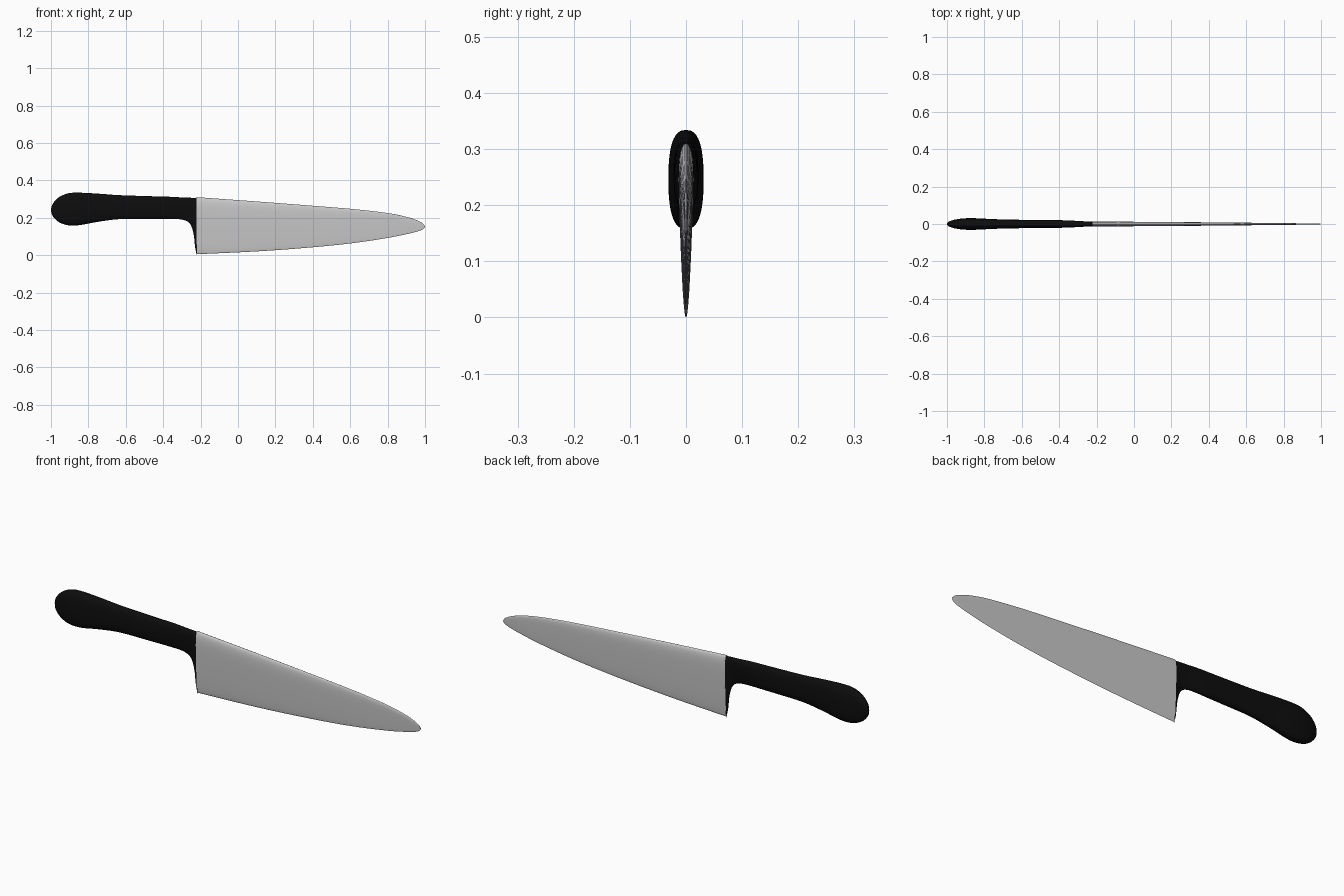
import bpy, bmesh, math
from mathutils import Vector

cube = bpy.data.objects.get("Cube")
if cube:
    bpy.data.objects.remove(cube)


def material(name, color, roughness):
    m = bpy.data.materials.new(name)
    m.use_nodes = True
    m.diffuse_color = color
    node = m.node_tree.nodes["Principled BSDF"]
    node.inputs["Base Color"].default_value = color
    node.inputs["Roughness"].default_value = roughness
    return m


def smooth_stations(points, steps):
    """Catmull-Rom curve through the stations."""
    p = [Vector(q) for q in points]
    p = [p[0]] + p + [p[-1]]
    out = []
    for a, b, c, d in zip(p, p[1:], p[2:], p[3:]):
        for i in range(steps):
            t = i / steps
            out.append(0.5 * (2 * b + (c - a) * t + (2 * a - 5 * b + 4 * c - d) * t * t
                              + (3 * b - a - 3 * c + d) * t ** 3))
    return out + [p[-1]]


def wedge(v):
    """Thin cutting edge below, rounded spine above."""
    return 1.18 * math.sqrt(v * max(0, 1 - v ** 10))


def oval(v):
    return max(0, 1 - abs(2 * v - 1) ** 2.6) ** (1 / 2.6)


def loft(name, stations, section, mat, steps=4, sides=40):
    """Stations are (x, low z, high z, half width)."""
    bm = bmesh.new()
    rings = []
    for x, low, high, width in smooth_stations(stations, steps):
        ring = []
        for i in range(sides):
            a = 2 * math.pi * i / sides
            v = (1 - math.cos(a)) / 2
            side = (i < sides / 2) * 2 - 1
            y = side * width * section(v, x)
            ring.append(bm.verts.new((x, y, low + (high - low) * v)))
        rings.append(ring)
    for r, s in zip(rings, rings[1:]):
        for i in range(sides):
            j = (i + 1) % sides
            bm.faces.new((r[i], r[j], s[j], s[i]))
    bm.faces.new(rings[0])
    bm.faces.new(rings[-1])
    bmesh.ops.recalc_face_normals(bm, faces=bm.faces)
    mesh = bpy.data.meshes.new(name)
    bm.to_mesh(mesh)
    bm.free()
    mesh.materials.append(mat)
    obj = bpy.data.objects.new(name, mesh)
    bpy.context.collection.objects.link(obj)
    bpy.ops.object.select_all(action='DESELECT')
    obj.select_set(True)
    bpy.context.view_layer.objects.active = obj
    bpy.ops.object.shade_smooth_by_angle(angle=math.radians(40))
    return obj


steel = material("brushed steel", (0.58, 0.58, 0.58, 1), 0.4)
black = material("black plastic", (0.004, 0.004, 0.004, 1), 0.5)

# Blade: tapers from heel to rounded tip
loft("blade", [
    (-0.222, 0.005, 0.310, 0.0130),
    (0.10, 0.020, 0.287, 0.0115),
    (0.40, 0.042, 0.264, 0.0090),
    (0.62, 0.065, 0.246, 0.0068),
    (0.80, 0.092, 0.225, 0.0048),
    (0.90, 0.112, 0.205, 0.0036),
    (0.96, 0.127, 0.185, 0.0028),
    (0.99, 0.139, 0.168, 0.0020),
    (1.00, 0.151, 0.153, 0.0010),
], lambda v, x: wedge(v), steel)


# Handle: oval grip that thins into the guard behind the heel
def grip_section(v, x):
    k = min(1, max(0, (x + 0.42) / 0.17))
    return (1 - k) * oval(v) + k * wedge(v)


loft("handle", [
    (-1.00, 0.236, 0.246, 0.003),
    (-0.99, 0.208, 0.275, 0.013),
    (-0.96, 0.178, 0.308, 0.023),
    (-0.91, 0.160, 0.330, 0.030),
    (-0.85, 0.160, 0.334, 0.031),
    (-0.75, 0.178, 0.329, 0.026),
    (-0.64, 0.192, 0.321, 0.023),
    (-0.50, 0.194, 0.316, 0.022),
    (-0.36, 0.194, 0.312, 0.020),
    (-0.29, 0.188, 0.308, 0.016),
    (-0.255, 0.165, 0.307, 0.0140),
    (-0.237, 0.110, 0.306, 0.0130),
    (-0.229, 0.040, 0.306, 0.0128),
    (-0.220, 0.000, 0.306, 0.0126),
], grip_section, black)
